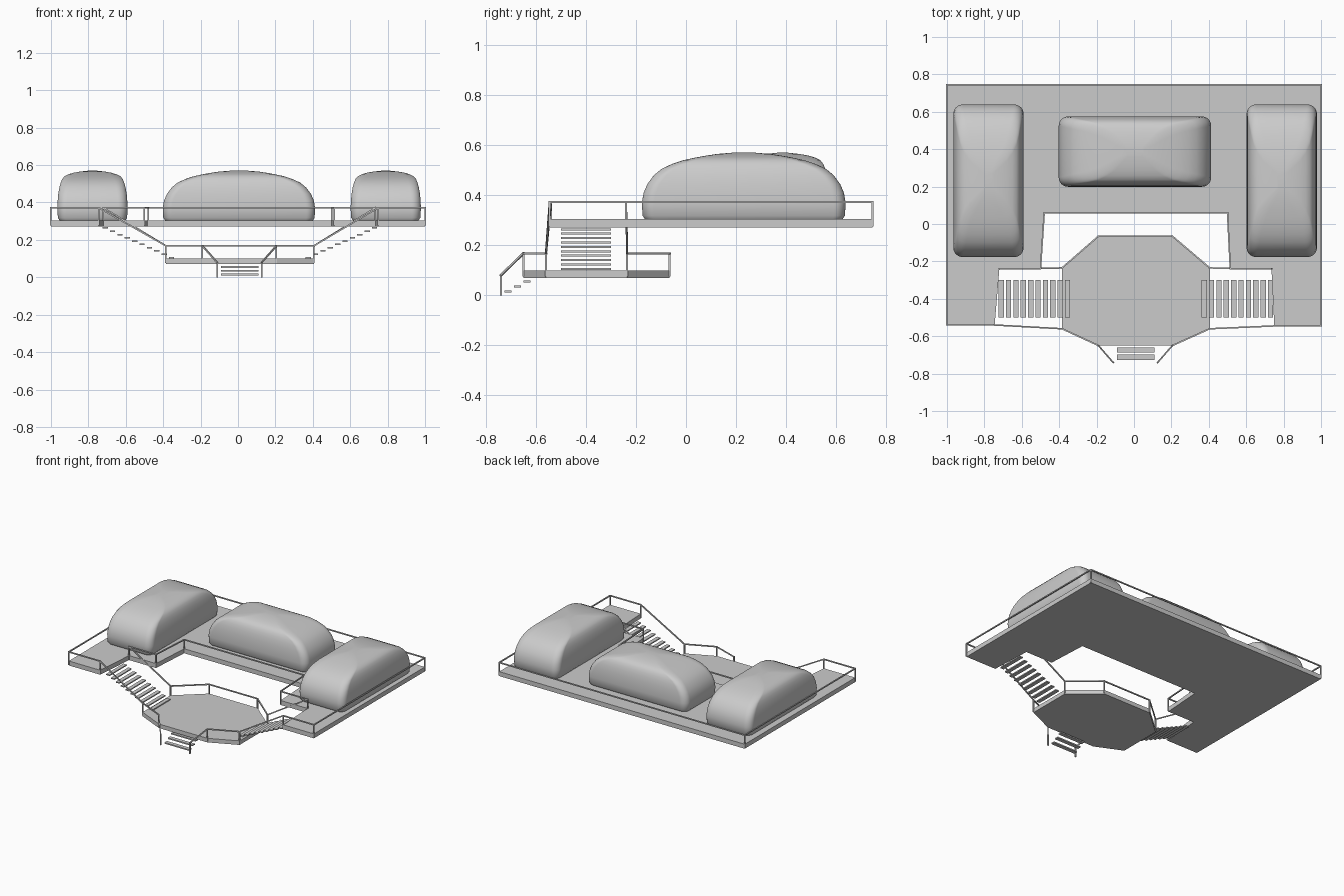
import bpy, bmesh, math
from mathutils import Vector

cube = bpy.data.objects.get("Cube")
if cube:
    bpy.data.objects.remove(cube, do_unlink=True)

grey = bpy.data.materials.new("plain_grey")
grey.use_nodes = True
GREY = (0.6, 0.6, 0.6, 1)
grey.diffuse_color = GREY
grey.node_tree.nodes["Principled BSDF"].inputs["Base Color"].default_value = GREY


def finish(name, bm):
    bmesh.ops.recalc_face_normals(bm, faces=bm.faces)
    mesh = bpy.data.meshes.new(name)
    bm.to_mesh(mesh)
    bm.free()
    mesh.materials.append(grey)
    obj = bpy.data.objects.new(name, mesh)
    bpy.context.collection.objects.link(obj)
    return obj


def slab(name, outline, bottom, top):
    """Flat plate extruded from a plan outline."""
    bm = bmesh.new()
    face = bm.faces.new([bm.verts.new((x, y, bottom)) for x, y in outline])
    ext = bmesh.ops.extrude_face_region(bm, geom=[face])["geom"]
    verts = [v for v in ext if isinstance(v, bmesh.types.BMVert)]
    bmesh.ops.translate(bm, verts=verts, vec=(0, 0, top - bottom))
    return finish(name, bm)


def box(name, x, y, z, sx, sy, sz):
    slab(name, [(x + i * sx / 2, y + j * sy / 2)
                for i, j in ((-1, -1), (1, -1), (1, 1), (-1, 1))], z - sz / 2, z + sz / 2)


def bars(name, paths, thickness=0.008):
    """Thin square bars following straight-segment paths."""
    bm = bmesh.new()
    for path in paths:
        for a, b in zip(path, path[1:]):
            a, b = Vector(a), Vector(b)
            d = (b - a).normalized()
            side = d.cross(Vector((0, 0, 1)))
            side = side.normalized() if side.length > 0.01 else Vector((1, 0, 0))
            up = side.cross(d)
            h = thickness / 2
            ends = []
            for p in (a - d * h, b + d * h):
                ends.append([bm.verts.new(p + side * i * h + up * j * h)
                             for i, j in ((-1, -1), (1, -1), (1, 1), (-1, 1))])
            for k in range(4):
                m = (k + 1) % 4
                bm.faces.new((ends[0][k], ends[0][m], ends[1][m], ends[1][k]))
            bm.faces.new(ends[0])
            bm.faces.new(ends[1])
    return finish(name, bm)


# Pod: stacked rounded rectangles (height, inset at ends, inset at sides, corner)
POD = [(0.305, 0.012, 0.012, 0.04), (0.318, 0.003, 0.003, 0.045), (0.37, 0, 0, 0.05),
       (0.41, 0.007, 0.002, 0.05), (0.445, 0.022, 0.005, 0.05), (0.48, 0.048, 0.011, 0.05),
       (0.505, 0.078, 0.018, 0.05), (0.525, 0.12, 0.026, 0.05), (0.54, 0.165, 0.038, 0.05),
       (0.551, 0.215, 0.06, 0.045), (0.559, 0.26, 0.087, 0.04), (0.565, 0.3, 0.12, 0.03),
       (0.57, 0.36, 0.165, 0.01)]


def pod(name, cx, cy, length, width, along_y):
    bm = bmesh.new()
    rings = []
    for z, end, side, r in POD:
        a, b = length / 2 - end, width / 2 - side
        ring = []
        for q, (sx, sy) in enumerate(((1, 1), (-1, 1), (-1, -1), (1, -1))):
            for k in range(9):
                t = (q + k / 8) * math.pi / 2
                u = sx * (a - r) + r * math.cos(t)
                v = sy * (b - r) + r * math.sin(t)
                x, y = (-v, u) if along_y else (u, v)
                ring.append(bm.verts.new((cx + x, cy + y, z)))
        rings.append(ring)
    n = len(rings[0])
    for low, high in zip(rings, rings[1:]):
        for k in range(n):
            m = (k + 1) % n
            bm.faces.new((low[k], low[m], high[m], high[k]))
    bm.faces.new(rings[0])
    bm.faces.new(rings[-1])
    obj = finish(name, bm)
    bpy.ops.object.select_all(action="DESELECT")
    obj.select_set(True)
    bpy.context.view_layer.objects.active = obj
    bpy.ops.object.shade_smooth_by_angle(angle=math.radians(40))


pod("right_pod", -0.778, 0.231, 0.815, 0.376, True)
pod("left_pod", 0.79, 0.231, 0.815, 0.376, True)
pod("middle_pod", 0.005, 0.387, 0.815, 0.376, False)

# Decks
outer = [(-0.745, -0.54), (-1, -0.54), (-1, 0.745), (1, 0.745), (1, -0.545), (0.75, -0.545)]
inner = [(0.735, -0.24), (0.515, -0.24), (0.5, 0.06), (-0.48, 0.06), (-0.5, -0.24), (-0.72, -0.24)]
slab("upper_deck", outer + inner, 0.272, 0.305)

back = [(0.405, -0.235), (0.205, -0.065), (-0.19, -0.065), (-0.385, -0.235)]
front_right = [(-0.385, -0.56), (-0.19, -0.65)]
front_left = [(0.205, -0.65), (0.405, -0.56)]
slab("lower_deck", back + front_right + front_left, 0.07, 0.1)

# Railings, with the sloping stair handrails joining both levels
UP, LOW = 0.372, 0.168


def at(points, z):
    return [(x, y, z) for x, y in points]


bars("outer_railing", [at(front_right[:1], LOW) + at(outer, UP) + at(front_left[1:], LOW)])
bars("inner_railing", [at(back[:1], LOW) + at(inner, UP) + at(back[3:], LOW)])
foot_right, foot_left = (-0.112, -0.74), (0.127, -0.74)
bars("lower_railing", [
    at(back, LOW),
    at(front_right, LOW) + at([foot_right], 0.08),
    at([foot_left], 0.08) + at(front_left, LOW)])
bars("railing_posts",
     [[(x, y, 0.28), (x, y, UP)] for x, y in outer + inner]
     + [[(x, y, 0.08), (x, y, LOW)] for x, y in back + front_right + front_left]
     + [[(x, y, 0.004), (x, y, 0.08)] for x, y in (foot_right, foot_left)])

# Stair treads
for side, name in ((-1, "right"), (1, "left")):
    for i in range(10):
        box(f"{name}_stair_tread", 0.01 + side * (0.72 - i * 0.0394), -0.4,
            0.264 - i * 0.0176, 0.028, 0.2, 0.008)
for i in range(3):
    box("front_stair_tread", 0.01, -0.712 + i * 0.038, 0.015 + i * 0.02, 0.2, 0.028, 0.009)
